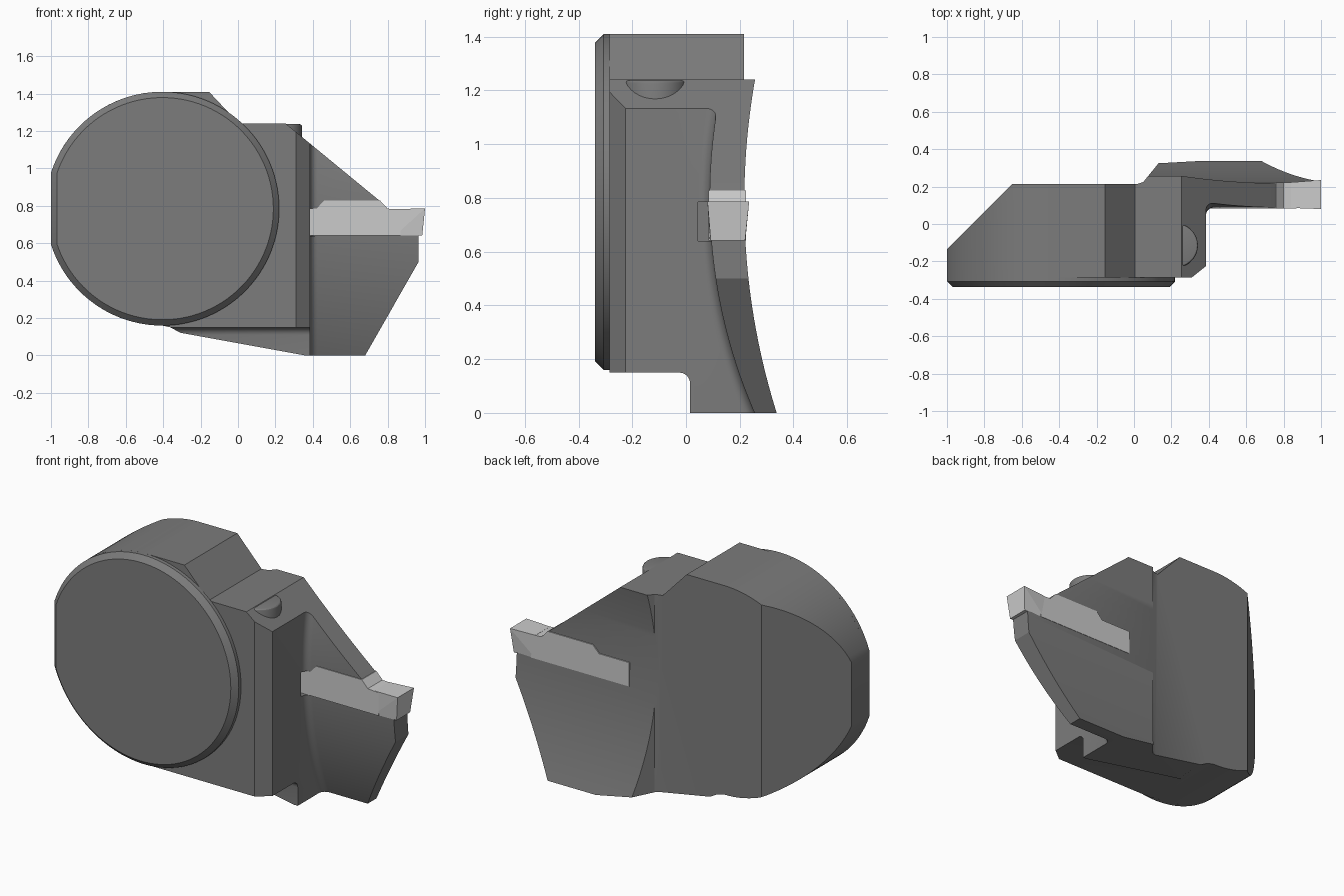
import bpy, bmesh, math

if "Cube" in bpy.data.objects:
    bpy.data.objects.remove(bpy.data.objects["Cube"])

def material(name, v):
    m = bpy.data.materials.new(name)
    m.diffuse_color = (v, v, v, 1)
    m.use_nodes = True
    m.node_tree.nodes["Principled BSDF"].inputs["Base Color"].default_value = m.diffuse_color
    return m

STEEL = material("dark_steel", 0.2)
CARBIDE = material("light_carbide", 0.55)

def finish(bm, name, mat=None):
    bmesh.ops.recalc_face_normals(bm, faces=bm.faces[:])
    me = bpy.data.meshes.new(name)
    bm.to_mesh(me)
    bm.free()
    ob = bpy.data.objects.new(name, me)
    bpy.context.collection.objects.link(ob)
    if mat:
        me.materials.append(mat)
    return ob

def prism_bm(pts, axis, lo, hi):
    """Extrude a 2D outline along x (pts are y,z), y (x,z) or z (x,y)."""
    place = {'x': lambda a, b, t: (t, a, b),
             'y': lambda a, b, t: (a, t, b),
             'z': lambda a, b, t: (a, b, t)}[axis]
    bm = bmesh.new()
    r0 = [bm.verts.new(place(a, b, lo)) for a, b in pts]
    r1 = [bm.verts.new(place(a, b, hi)) for a, b in pts]
    bm.faces.new(r0[::-1])
    bm.faces.new(r1)
    n = len(pts)
    for i in range(n):
        j = (i + 1) % n
        bm.faces.new((r0[i], r0[j], r1[j], r1[i]))
    bmesh.ops.recalc_face_normals(bm, faces=bm.faces[:])
    bm.normal_update()
    return bm

def prism(name, pts, axis, lo, hi, mat=None):
    return finish(prism_bm(pts, axis, lo, hi), name, mat)

def boolean(ob, cutter, op='DIFFERENCE'):
    m = ob.modifiers.new("cut", 'BOOLEAN')
    m.object, m.operation, m.solver = cutter, op, 'EXACT'
    bpy.context.view_layer.objects.active = ob
    bpy.ops.object.modifier_apply(modifier=m.name)
    bpy.data.objects.remove(cutter, do_unlink=True)

def smooth(ob, deg=20):
    bpy.ops.object.select_all(action='DESELECT')
    ob.select_set(True)
    bpy.context.view_layer.objects.active = ob
    bpy.ops.object.shade_smooth_by_angle(angle=math.radians(deg))

def bevel(bm, test, width, segments=1):
    edges = [e for e in bm.edges if all(test(v.co) for v in e.verts)]
    bmesh.ops.bevel(bm, geom=edges, offset=width, segments=segments, profile=0.5, affect='EDGES')

def arc(cx, cz, r, a0, a1, n):
    return [(cx + r * math.cos(math.radians(a0 + (a1 - a0) * i / n)),
             cz + r * math.sin(math.radians(a0 + (a1 - a0) * i / n))) for i in range(n + 1)]

def blade_curve(y0, z0, r, n=40):
    zs = [-0.1 + 1.6 * i / n for i in range(n + 1)]
    return [(y0 + r - math.sqrt(r * r - (z - z0) ** 2), z) for z in zs]

CX, CZ, R = -0.405, 0.785, 0.625
FLAT = math.degrees(math.acos((-1 - CX) / R))      # angle where the left flat begins

# body and blade: front outline, limited by the plan outline
outline = arc(CX, CZ, R, 90, FLAT, 24) + arc(CX, CZ, R, 360 - FLAT, 270, 24)
outline += [(-0.36, 0.15), (-0.31, 0.122), (0.36, 0), (0.68, 0), (0.965, 0.5), (0.965, 0.645),
            (0.80, 0.65), (0.80, 0.785), (0.76, 0.825), (0.255, 1.24), (0.005, 1.24), (-0.155, 1.41)]
body = prism("tool_body", outline, 'y', -0.285, 0.4, STEEL)
plan = [(-1.1, -0.4), (-1.1, -0.235), (-0.65, 0.215), (0.02, 0.215), (0.05, 0.225), (0.16, 0.36),
        (0.3, 0.45), (1.1, 0.45), (1.1, -0.225), (0.385, -0.225), (0.31, -0.285), (0.2, -0.4)]
boolean(body, prism("plan_cutter", plan, 'z', -0.2, 1.6), 'INTERSECT')

# concave back of the blade
back = blade_curve(0.217, 0.785, 2.62)
boolean(body, prism("back_cutter", back + [(0.7, 1.5), (0.7, -0.1)], 'x', -0.02, 1.2))

# convex front of the blade with a fillet against the body wall
bm = prism_bm(blade_curve(0.088, 0.8, 2.0) + [(-0.6, 1.5), (-0.6, -0.1)], 'x', 0.385, 1.2)
bevel(bm, lambda c: abs(c.x - 0.385) < 1e-4 and c.y > 0, 0.04, 5)
boolean(body, finish(bm, "front_cutter"))

# undercut below the body front, with rounded inner corner
under = [(-0.5, -0.1), (0.015, -0.1)] + arc(-0.025, 0.11, 0.04, 0, 90, 6) + [(-0.5, 0.15)]
boolean(body, prism("under_cutter", under, 'x', -1.2, 0.6))

# pocket beside the insert
pocket = [(0.045, 0.64), (0.1, 0.64), (0.1, 0.785), (0.045, 0.785)]
boolean(body, prism("pocket_cutter", pocket, 'x', 0.21, 0.6))
smooth(body)

# round mounting face with chamfered rim and left flat
bm = prism_bm(arc(CX, CZ, R, -FLAT, FLAT, 96), 'y', -0.338, -0.285)
bevel(bm, lambda c: c.y < -0.33, 0.031)
smooth(finish(bm, "mounting_disc", STEEL))

# clamp screw head standing out of the sloping shoulder
bm = prism_bm(arc(0.225, -0.115, 0.117, 0, 350, 35), 'z', 1.05, 1.237)
bevel(bm, lambda c: c.z > 1.23, 0.012, 3)
smooth(finish(bm, "clamp_screw", STEEL))

# cutting insert shank
shank = [(0.22, 0.642), (0.87, 0.642), (0.87, 0.78), (0.80, 0.785), (0.76, 0.828),
         (0.46, 0.828), (0.42, 0.785), (0.22, 0.785)]
prism("insert_shank", shank, 'y', 0.084, 0.223, CARBIDE)

# flared cutting tip
bm = bmesh.new()
for x, z, y0, y1 in [(0.84, 0.642, 0.088, 0.221), (0.84, 0.783, 0.086, 0.223),
                     (0.985, 0.642, 0.092, 0.22), (1.0, 0.786, 0.08, 0.235)]:
    bm.verts.new((x, y0, z))
    bm.verts.new((x, y1, z))
bmesh.ops.convex_hull(bm, input=bm.verts[:])
finish(bm, "insert_tip", CARBIDE)
